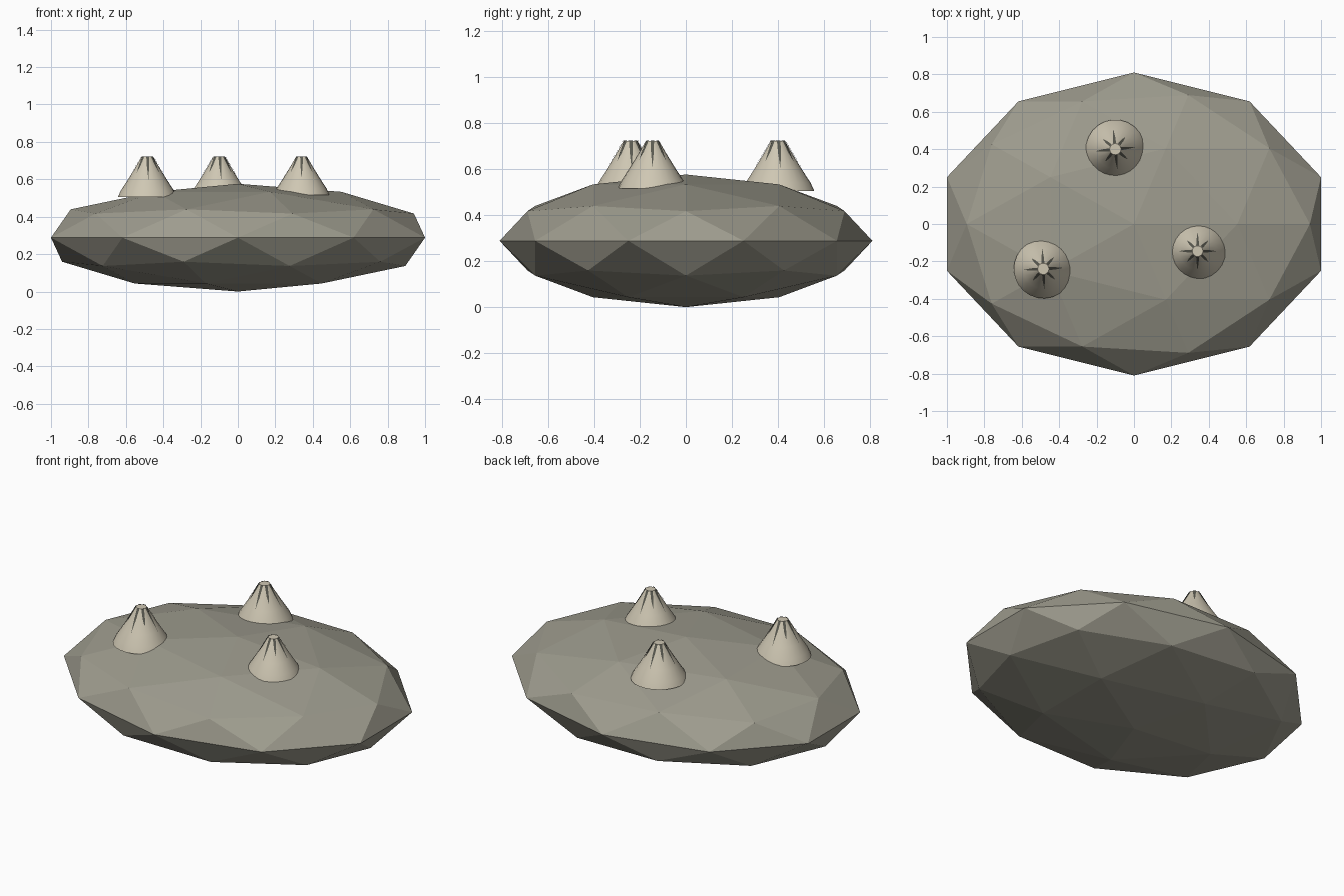
import bpy, bmesh, math

cube = bpy.data.objects.get("Cube")
if cube:
    bpy.data.objects.remove(cube)


def material(name, rgb):
    m = bpy.data.materials.new(name)
    m.use_nodes = True
    m.diffuse_color = (*rgb, 1)
    bsdf = m.node_tree.nodes["Principled BSDF"]
    bsdf.inputs["Base Color"].default_value = (*rgb, 1)
    bsdf.inputs["Roughness"].default_value = 0.9
    return m


STONE = material("grey green stone", (0.34, 0.33, 0.27))
SHELL = material("pale shell", (0.62, 0.57, 0.45))
GROOVE = material("dark groove", (0.10, 0.10, 0.08))


def finish(name, bm, mats):
    mesh = bpy.data.meshes.new(name)
    bm.to_mesh(mesh)
    bm.free()
    for m in mats:
        mesh.materials.append(m)
    obj = bpy.data.objects.new(name, mesh)
    bpy.context.collection.objects.link(obj)
    return obj


# Flattened faceted boulder
bpy.ops.mesh.primitive_ico_sphere_add(subdivisions=2, radius=1, location=(0, 0, 0.288))
rock = bpy.context.object
rock.name = "boulder"
rock.scale = (1.0515, 0.81, 0.288)
bpy.ops.object.transform_apply(location=False, rotation=False, scale=True)
rock.data.materials.append(STONE)

# Barnacle outline: radius and height, from base to mouth
PROFILE = [(0.158, 0), (0.142, 0.035), (0.105, 0.092), (0.06, 0.165), (0.03, 0.217)]
SIDES = 24
GROOVES = 8


def polar(bm, r, a, z):
    return bm.verts.new((r * math.cos(a), r * math.sin(a), z))


def barnacle(name, x, y, size, turn):
    bm = bmesh.new()
    # Lathed shell with closed ends
    rings = [[polar(bm, r, math.tau * i / SIDES, z) for i in range(SIDES)]
             for r, z in PROFILE]
    for low, high in zip(rings, rings[1:]):
        for i in range(SIDES):
            j = (i + 1) % SIDES
            bm.faces.new((low[i], low[j], high[j], high[i])).smooth = True
    bm.faces.new(rings[0][::-1])
    bm.faces.new(rings[-1])

    # Tapered dark grooves running down from the mouth
    for k in range(GROOVES):
        a = math.tau * k / GROOVES
        tip = PROFILE[2] if k % 2 == 0 else (0.083, 0.128)
        path = [(PROFILE[4], 0.24), (PROFILE[3], 0.1), (tip, 0)]
        pairs = []
        for (r, z), half in path:
            pairs.append([polar(bm, r + 0.003, a + s * half, z + 0.001)
                          for s in ((-1, 1) if half else (0,))])
        top, mid, end = pairs
        for verts in ((mid[0], mid[1], top[1], top[0]), (end[0], mid[1], mid[0])):
            bm.faces.new(verts).material_index = 1

    obj = finish(name, bm, (SHELL, GROOVE))
    obj.scale = (size, size, size)
    obj.location = (x, y, 0.722 - 0.217 * size)
    obj.rotation_euler.z = turn
    return obj


barnacle("barnacle_back", -0.10, 0.40, 1.0, 0.1)
barnacle("barnacle_left", 0.34, -0.145, 0.95, 0.0)
barnacle("barnacle_right", -0.485, -0.24, 1.0, 0.05)
